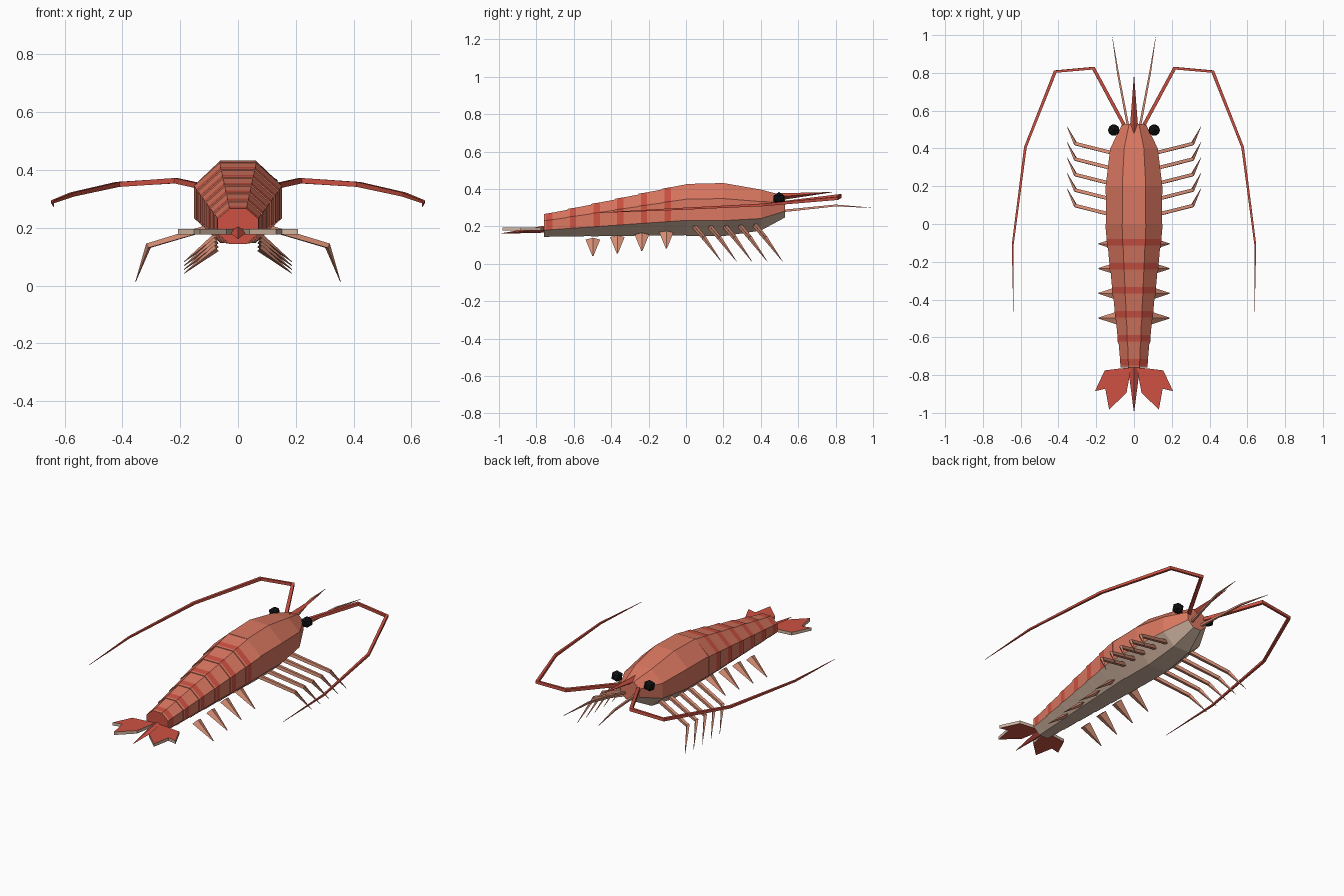
import bpy, bmesh, math
from mathutils import Vector

if "Cube" in bpy.data.objects:
    bpy.data.objects.remove(bpy.data.objects["Cube"])


def material(name, rgb):
    m = bpy.data.materials.new(name)
    lin = [c / 12.92 if c <= 0.04045 else ((c + 0.055) / 1.055) ** 2.4 for c in rgb]
    m.diffuse_color = (*lin, 1)
    m.use_nodes = True
    m.node_tree.nodes["Principled BSDF"].inputs["Base Color"].default_value = m.diffuse_color
    return m


SHELL = material("shell_coral", (0.86, 0.47, 0.38))
RED = material("band_red", (0.81, 0.32, 0.26))
CREAM = material("belly_cream", (0.82, 0.71, 0.63))
SALMON = material("limb_salmon", (0.86, 0.57, 0.47))
BLACK = material("eye_black", (0.07, 0.07, 0.08))


def finish(bm, name, *mats):
    bmesh.ops.recalc_face_normals(bm, faces=bm.faces[:])
    mesh = bpy.data.meshes.new(name)
    bm.to_mesh(mesh)
    bm.free()
    for m in mats:
        mesh.materials.append(m)
    ob = bpy.data.objects.new(name, mesh)
    bpy.context.collection.objects.link(ob)
    return ob


def shell_loft(name, rings, band=-1, cap=0):
    """Octagonal loft along y; rings are (y, half width, bottom, top)."""
    bm = bmesh.new()
    loops = []
    for y, w, lo, hi in rings:
        k = 1 / math.cos(math.pi / 8)
        angles = [math.pi / 8 + i * math.pi / 4 for i in range(8)]
        loops.append([bm.verts.new((w * k * math.cos(a), y,
                     (lo + hi) / 2 + (hi - lo) / 2 * k * math.sin(a))) for a in angles])
    for j in range(len(loops) - 1):
        for i in range(8):
            n = (i + 1) % 8
            f = bm.faces.new((loops[j][i], loops[j][n], loops[j + 1][n], loops[j + 1][i]))
            # lower three sides are belly, the rear strip is a red band
            f.material_index = 2 if i in (4, 5, 6) else (1 if j == band else 0)
    bm.faces.new(loops[0])
    bm.faces.new(loops[-1]).material_index = cap
    return finish(bm, name, SHELL, RED, CREAM)


def limb(name, path, radii, mat, sides=4, wide=1.0):
    """Tapered tube along a path; wide stretches it sideways."""
    bm = bmesh.new()
    pts = [Vector(p) for p in path]
    loops = []
    for i, p in enumerate(pts):
        d = (pts[min(i + 1, len(pts) - 1)] - pts[max(i - 1, 0)]).normalized()
        u = d.cross(Vector((0, 0, 1))).normalized()
        v = u.cross(d)
        ring = []
        for k in range(sides):
            a = 2 * math.pi * (k + 0.5 * (wide == 1.0)) / sides
            ring.append(bm.verts.new(p + radii[i] * (wide * math.cos(a) * u + math.sin(a) * v)))
        loops.append(ring)
    for a, b in zip(loops, loops[1:]):
        for k in range(sides):
            n = (k + 1) % sides
            bm.faces.new((a[k], a[n], b[n], b[k]))
    bm.faces.new(loops[0])
    bm.faces.new(loops[-1])
    return finish(bm, name, mat)


def mirror_path(path, s):
    return [(s * x, y, z) for x, y, z in path]


# Carapace
shell_loft("carapace", [(0.0, 0.148, 0.15, 0.427), (0.2, 0.15, 0.148, 0.432),
                        (0.4, 0.126, 0.178, 0.397), (0.53, 0.062, 0.248, 0.363)])

# Abdomen segments, each with a red band at its rear edge
STEP = 0.76 / 6


def ring_at(y, grow):
    t = -y / 0.76
    w, lo, hi = 0.152 - 0.085 * t, 0.153 - 0.007 * t, 0.425 - 0.163 * t
    return (y, w + grow, lo - grow / 2, hi + grow)


for i in range(6):
    y0, y1 = -i * STEP, -(i + 1) * STEP
    shell_loft(f"abdomen_segment_{i + 1}",
               [ring_at(y0, 0.0), ring_at(y1 + 0.046, 0.002), ring_at(y1 + 0.012, 0.004),
                ring_at(y1, 0.004)], band=1, cap=1 if i == 5 else 0)

# Rostrum and telson spikes
limb("rostrum", [(0, 0.48, 0.357), (0, 0.78, 0.383)], [0.02, 0.001], RED, wide=1.2)
limb("telson", [(0, -0.74, 0.187), (0, -0.99, 0.162)], [0.02, 0.001], RED, wide=1.7)

FAN = [(0.015, -0.76), (0.075, -0.765), (0.155, -0.775), (0.207, -0.885),
       (0.152, -0.872), (0.132, -0.982), (0.04, -0.895)]
ANTENNA = [(0.045, 0.51, 0.325), (0.215, 0.825, 0.363), (0.417, 0.807, 0.35),
           (0.575, 0.407, 0.315), (0.642, -0.11, 0.29), (0.638, -0.49, 0.272)]
ANTENNULE = [(0.032, 0.52, 0.283), (0.085, 0.8, 0.312), (0.115, 0.99, 0.3)]

for s, side in ((1, "right"), (-1, "left")):
    # Eyes
    bm = bmesh.new()
    bmesh.ops.create_icosphere(bm, subdivisions=1, radius=0.034)
    bmesh.ops.translate(bm, verts=bm.verts[:], vec=(s * 0.107, 0.497, 0.35))
    finish(bm, f"eye_{side}", BLACK)

    # Feelers
    limb(f"antenna_{side}", mirror_path(ANTENNA, s),
         [0.013, 0.013, 0.012, 0.01, 0.007, 0.001], RED)
    limb(f"antennule_{side}", mirror_path(ANTENNULE, s), [0.009, 0.007, 0.001], SALMON)

    # Walking legs
    for i in range(5):
        y = 0.365 - 0.082 * i
        limb(f"leg_{side}_{i + 1}",
             mirror_path([(0.07, y, 0.21), (0.31, y + 0.06, 0.138), (0.355, y + 0.152, 0.012)], s),
             [0.014, 0.012, 0.001], SALMON)

    # Swimmerets
    for i in range(4):
        y, z = -0.105 - 0.131 * i, 0.085 - 0.0135 * i
        limb(f"swimmeret_{side}_{i + 1}",
             mirror_path([(0.075, y, z + 0.085), (0.187, y, z - 0.003)], s),
             [0.013, 0.001], SALMON, wide=3.0)

    # Tail fan with pale rear edges
    bm = bmesh.new()
    face = bm.faces.new([bm.verts.new((s * x, y, 0.177)) for x, y in FAN])
    geom = bmesh.ops.extrude_face_region(bm, geom=[face])["geom"]
    bmesh.ops.translate(bm, verts=[g for g in geom if isinstance(g, bmesh.types.BMVert)],
                        vec=(0, 0, 0.018))
    bmesh.ops.recalc_face_normals(bm, faces=bm.faces[:])
    for f in bm.faces:
        f.material_index = int(abs(f.normal.z) < 0.5)
    finish(bm, f"tail_fan_{side}", RED, CREAM)
